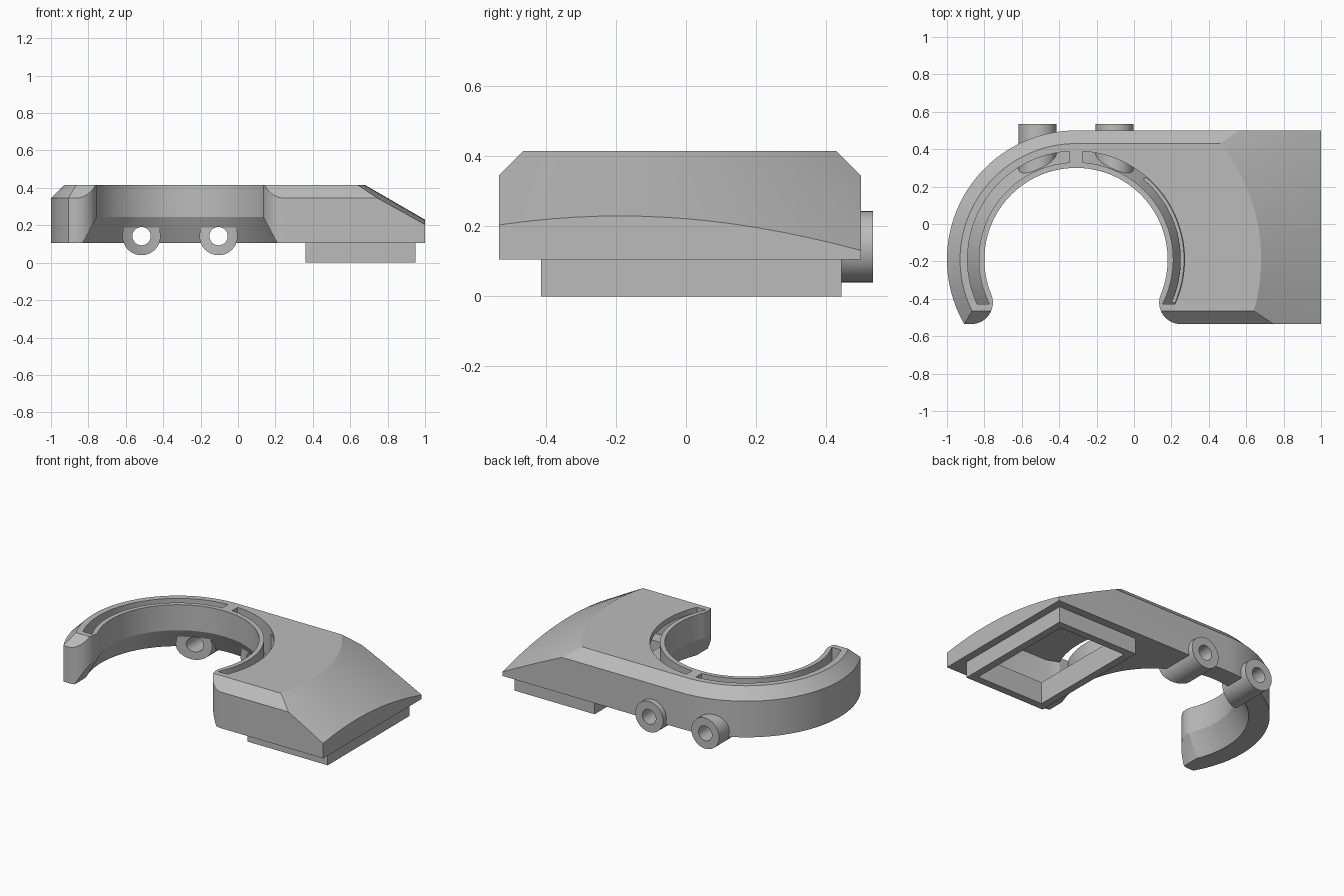
import bpy, bmesh
from math import sin, cos, asin, acos, pi, sqrt, radians

if "Cube" in bpy.data.objects:
    bpy.data.objects.remove(bpy.data.objects["Cube"], do_unlink=True)

CX, CY = -0.31, -0.19            # centre of the round opening
BOTTOM, TOP = 0.105, 0.415
FRONT, BACK = -0.535, 0.50
INNER = 0.49                     # radius of the opening

grey = bpy.data.materials.new("plain grey")
grey.use_nodes = True
COLOUR = (0.5, 0.5, 0.5, 1)
grey.diffuse_color = COLOUR
grey.node_tree.nodes["Principled BSDF"].inputs["Base Color"].default_value = COLOUR


def loft(name, rings):
    """Closed solid through rings that share a point count."""
    bm = bmesh.new()
    loops = [[bm.verts.new(p) for p in ring] for ring in rings]
    n = len(loops[0])
    for a, b in zip(loops, loops[1:]):
        for i in range(n):
            j = (i + 1) % n
            bm.faces.new((a[i], a[j], b[j], b[i]))
    bm.faces.new(loops[0])
    bm.faces.new(loops[-1])
    bmesh.ops.recalc_face_normals(bm, faces=bm.faces)
    mesh = bpy.data.meshes.new(name)
    bm.to_mesh(mesh)
    bm.free()
    mesh.materials.append(grey)
    obj = bpy.data.objects.new(name, mesh)
    bpy.context.collection.objects.link(obj)
    return obj


def prism(name, pts, z0, z1):
    return loft(name, [[(x, y, z) for x, y in pts] for z in (z0, z1)])


def box(name, x0, x1, y0, y1, z0, z1):
    return prism(name, [(x0, y0), (x1, y0), (x1, y1), (x0, y1)], z0, z1)


def arc(r, a0, a1, n):
    """Points about the opening between two angles."""
    angles = [a0 + (a1 - a0) * i / n for i in range(n + 1)]
    return [(CX + r * cos(a), CY + r * sin(a)) for a in angles]


def cylinder_y(name, x, z, r, y0, y1, n=40):
    return loft(name, [[(x + r * cos(2 * pi * i / n), y, z + r * sin(2 * pi * i / n))
                        for i in range(n)] for y in (y0, y1)])


def boolean(target, cutter, operation="DIFFERENCE"):
    mod = target.modifiers.new("cut", "BOOLEAN")
    mod.operation, mod.solver, mod.object = operation, "EXACT", cutter
    bpy.ops.object.select_all(action="DESELECT")
    bpy.context.view_layer.objects.active = target
    target.select_set(True)
    bpy.ops.object.modifier_apply(modifier=mod.name)
    bpy.data.objects.remove(cutter, do_unlink=True)


def outline(inset, z):
    """Round left end running into a straight block on the right."""
    r = BACK - CY - inset
    end = pi - asin((FRONT + inset - CY) / r)
    pts = [(1, BACK - inset)] + arc(r, pi / 2, end, 64) + [(1, FRONT + inset)]
    return [(x, y, z) for x, y in pts]


def roof_cone(drop):
    """Large cone that slopes the right end, lowered by a wall thickness."""
    rings = []
    for z in (-0.1, 0.6):
        r = 0.99 + (TOP - drop - z) / 0.578
        rings.append([(x, y, z) for x, y in arc(r, 0, 2 * pi, 128)[:-1]])
    return loft("roof_cone", rings)


def flare_ring(z):
    """Opening widened towards the bottom, running straight out at the mouth."""
    grow = 0.536 * (0.245 - z)
    half = 0.445 + grow
    start = -acos(half / (INNER + grow))
    pts = [(CX + half, -0.8)] + arc(INNER + grow, start, pi - start, 72) + [(CX - half, -0.8)]
    return [(x, y, z) for x, y in pts]


def slot_cutter(side, n=48):
    """Curved slot with a sloped floor and flat ends."""
    rings = []
    for i in range(n + 1):
        ring = []
        for r, z in ((0.52, 0.5), (0.58, 0.5), (0.58, 0.14), (0.52, 0.25)):
            a0, a1 = asin((-0.428 - CY) / r), acos(0.035 / r)
            a = a0 + (a1 - a0) * i / n
            ring.append((CX + side * r * cos(a), CY + r * sin(a), z))
        rings.append(ring)
    return loft("slot_cutter", rings)


# Main body with chamfered upper rim and a conical slope on the right end
body = loft("clip_body", [outline(0, BOTTOM), outline(0, 0.345), outline(0.07, TOP)])
boolean(body, roof_cone(0), "INTERSECT")

# Round opening whose mouth flows into rounded tips
fillet = 0.115
drop = FRONT + fillet - CY
reach = sqrt((INNER + fillet) ** 2 - drop ** 2)
lean = asin(-drop / (INNER + fillet))
tip = [(reach - fillet * cos(a), FRONT + fillet + fillet * sin(a))
       for a in [-pi / 2 + (lean + pi / 2) * i / 20 for i in range(20)]]
mouth = [(CX + reach, -0.8)] + [(CX + x, y) for x, y in tip]
mouth += arc(INNER, -lean, pi + lean, 72)
mouth += [(CX - x, y) for x, y in reversed(tip)] + [(CX - reach, -0.8)]
boolean(body, prism("mouth_cutter", mouth, 0, 0.6))

# Flared underside of the opening
boolean(body, loft("flare_cutter", [flare_ring(0.05), flare_ring(0.247)]))

# Two curved slots in the top, split at the back
for side in (1, -1):
    boolean(body, slot_cutter(side))

# Thin-walled hollow inside the block, joined to the slot
hollow = arc(0.56, radians(-24), radians(50), 32)
hollow += [(0.3, 0.42), (0.955, 0.42), (0.955, -0.455), (0.3, -0.455)]
cavity = prism("hollow_cutter", hollow, 0.145, 0.38)
boolean(cavity, roof_cone(0.04), "INTERSECT")
boolean(body, cavity)
boolean(body, box("floor_cutter", 0.41, 0.9, -0.365, 0.395, 0, 0.16))

# Open rectangular frame below the block
frame = box("mount_frame", 0.36, 0.95, -0.415, 0.445, 0, BOTTOM)
boolean(frame, box("frame_cutter", 0.41, 0.9, -0.365, 0.395, -0.1, 0.2))

# Pair of bored tubes at the back, trimmed round the opening
parts = [body, frame]
for side, name in ((-1, "right_tube"), (1, "left_tube")):
    x = CX + side * 0.206
    boolean(body, cylinder_y("body_bore", x, 0.142, 0.049, 0.2, 0.7))
    tube = cylinder_y(name, x, 0.142, 0.102, 0.2, 0.535)
    boolean(tube, prism("tube_trim", arc(0.52, 0, 2 * pi, 96)[:-1], -0.1, 0.6))
    boolean(tube, cylinder_y("tube_bore", x, 0.142, 0.049, 0.1, 0.7))
    parts.append(tube)

# Smooth curves, sharp edges
bpy.ops.object.select_all(action="DESELECT")
for part in parts:
    part.select_set(True)
bpy.context.view_layer.objects.active = body
bpy.ops.object.shade_smooth_by_angle(angle=radians(25))
